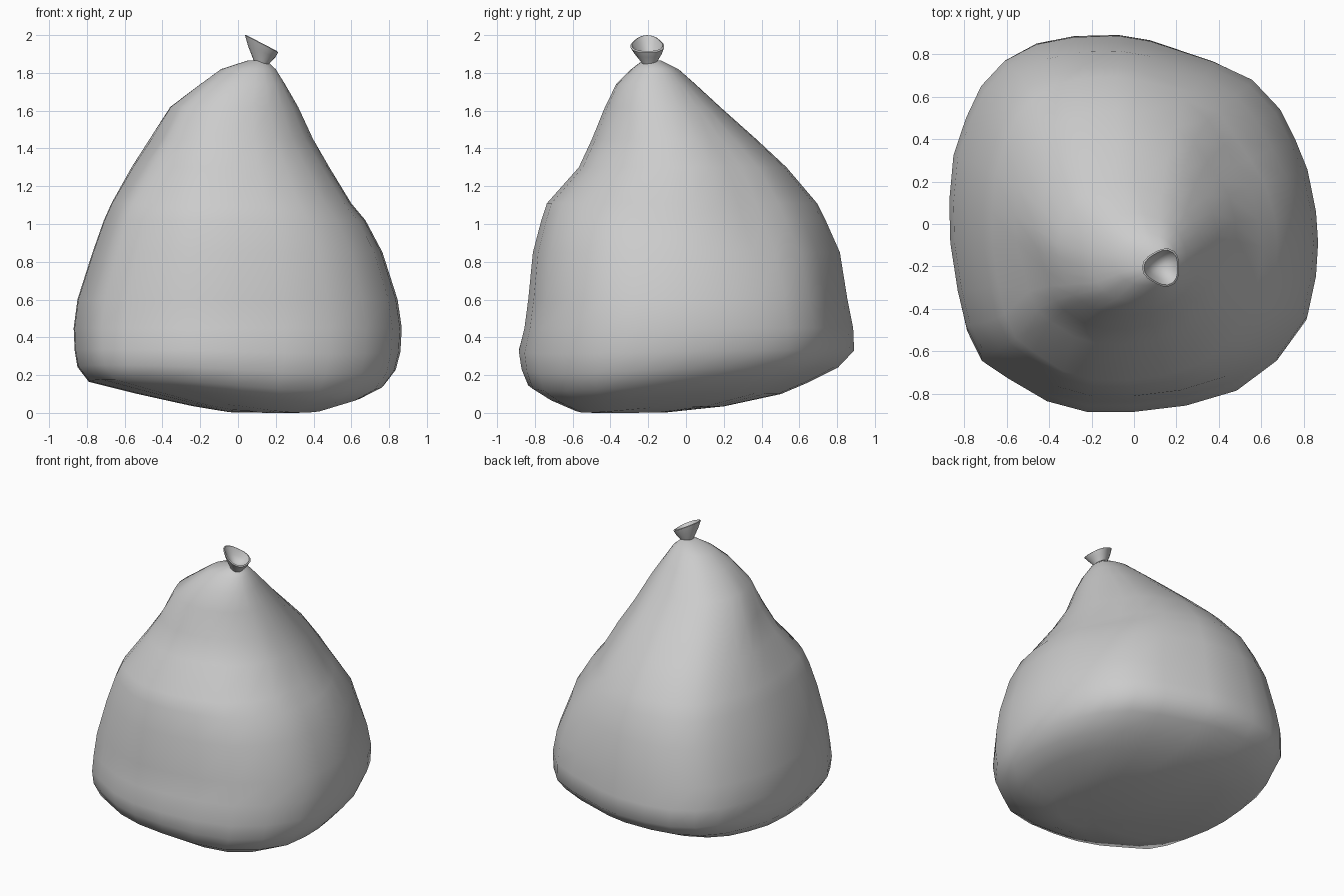
import bpy, bmesh, math

if "Cube" in bpy.data.objects:
    bpy.data.objects.remove(bpy.data.objects["Cube"])


def loft(name, rings, angle=80):
    """Skin a list of equal-length point rings and close both ends with a fan."""
    bm = bmesh.new()
    vs = [[bm.verts.new(p) for p in r] for r in rings]
    n = len(vs[0])
    for a, b in zip(vs, vs[1:]):
        for i in range(n):
            j = (i + 1) % n
            bm.faces.new((a[i], a[j], b[j], b[i]))
    for r in (vs[0], vs[-1]):
        c = bm.verts.new([sum(v.co[k] for v in r) / n for k in range(3)])
        for i in range(n):
            bm.faces.new((c, r[i], r[(i + 1) % n]))
    bmesh.ops.recalc_face_normals(bm, faces=bm.faces)
    me = bpy.data.meshes.new(name)
    bm.to_mesh(me)
    bm.free()
    ob = bpy.data.objects.new(name, me)
    bpy.context.collection.objects.link(ob)
    bpy.ops.object.select_all(action='DESELECT')
    ob.select_set(True)
    bpy.context.view_layer.objects.active = ob
    bpy.ops.object.shade_smooth_by_angle(angle=math.radians(angle))
    return ob


# Footprint of the sack, seen from above
OUTLINE = [(.87, -.1), (.86, .05), (.82, .25), (.76, .4), (.69, .54), (.56, .68),
           (.38, .765), (.08, .865), (-.07, .89), (-.28, .885), (-.46, .85),
           (-.61, .77), (-.72, .65), (-.79, .5), (-.85, .32), (-.87, .1),
           (-.865, -.1), (-.83, -.33), (-.79, -.5), (-.72, -.64), (-.6, -.72),
           (-.41, -.83), (-.22, -.88), (0, -.88), (.25, -.85), (.49, -.78),
           (.68, -.64), (.82, -.45), (.86, -.26)]

# Height, then left, right, front and back limits
SECTIONS = [(.003, -.05, .32, -.47, -.1), (.035, -.25, .45, -.6, .2),
            (.1, -.55, .65, -.74, .5), (.16, -.79, .77, -.84, .64),
            (.24, -.85, .835, -.875, .8), (.33, -.865, .86, -.89, .885),
            (.45, -.87, .867, -.86, .88), (.6, -.85, .845, -.84, .85),
            (.85, -.77, .765, -.815, .81), (1.02, -.71, .675, -.77, .735),
            (1.11, -.67, .6, -.74, .69), (1.3, -.565, .485, -.57, .53),
            (1.45, -.47, .4, -.5, .37), (1.62, -.36, .32, -.43, .18),
            (1.74, -.2, .25, -.37, .05), (1.82, -.09, .2, -.29, -.04),
            (1.865, .05, .15, -.23, -.13)]

# Soft folds: direction (degrees), height, angular width, height spread, depth
FOLDS = [(38, 1.42, 18, .18, .07), (38, 1.06, 20, .22, .09),
         (205, 1.45, 18, .18, .07), (315, 1.5, 25, .15, .05)]


def sack_ring(z, x0, x1, y0, y1):
    ring = []
    round_mix = min(1, max(0, (z - 1.0) / .8)) * .6
    for x, y in OUTLINE:
        u, v = x / .87, y / .885
        r = math.hypot(u, v)
        k = 1 + (1 / r - 1) * round_mix
        deg = math.degrees(math.atan2(v, u))
        for fd, fz, fw, fs, depth in FOLDS:
            d = (deg - fd + 180) % 360 - 180
            k *= 1 - depth * math.exp(-(d / fw) ** 2 - ((z - fz) / fs) ** 2)
        # the underside sags at the front right and lifts at the front left
        sag = math.cos(math.radians(deg + 50)) ** 3
        lift = max(0, math.cos(math.radians(deg + 135))) ** 3
        near = max(0, 1 - abs(z - .13) / .3) * (z < .4)
        dz = near * (-.05 * max(0, sag) + .02 * lift)
        ring.append(((x0 + x1) / 2 + u * k * (x1 - x0) / 2,
                     (y0 + y1) / 2 + v * k * (y1 - y0) / 2, max(0, z + dz)))
    return ring


sack = loft("sack_body", [sack_ring(*s) for s in SECTIONS])


# Tied neck: a hollow, tilted, slightly three-cornered funnel
def neck_ring(cx, cy, cz, r, tilt, tri):
    ring = []
    for i in range(20):
        a = 2 * math.pi * i / 20
        k = r * (1 + tri * math.cos(3 * (a - math.pi)))
        dx = k * math.cos(a)
        ring.append((cx + dx, cy + k * math.sin(a), cz - tilt * dx))
    return ring


NECK = [(.125, -.195, 1.835, .033, .1, 0), (.125, -.195, 1.855, .04, .2, .02),
        (.13, -.2, 1.91, .072, .4, .06), (.133, -.205, 1.95, .088, .52, .09),
        (.133, -.205, 1.954, .08, .52, .09), (.13, -.2, 1.915, .06, .4, .06),
        (.127, -.197, 1.885, .025, .2, .02)]
neck = loft("tied_neck", [neck_ring(*s) for s in NECK], 60)
